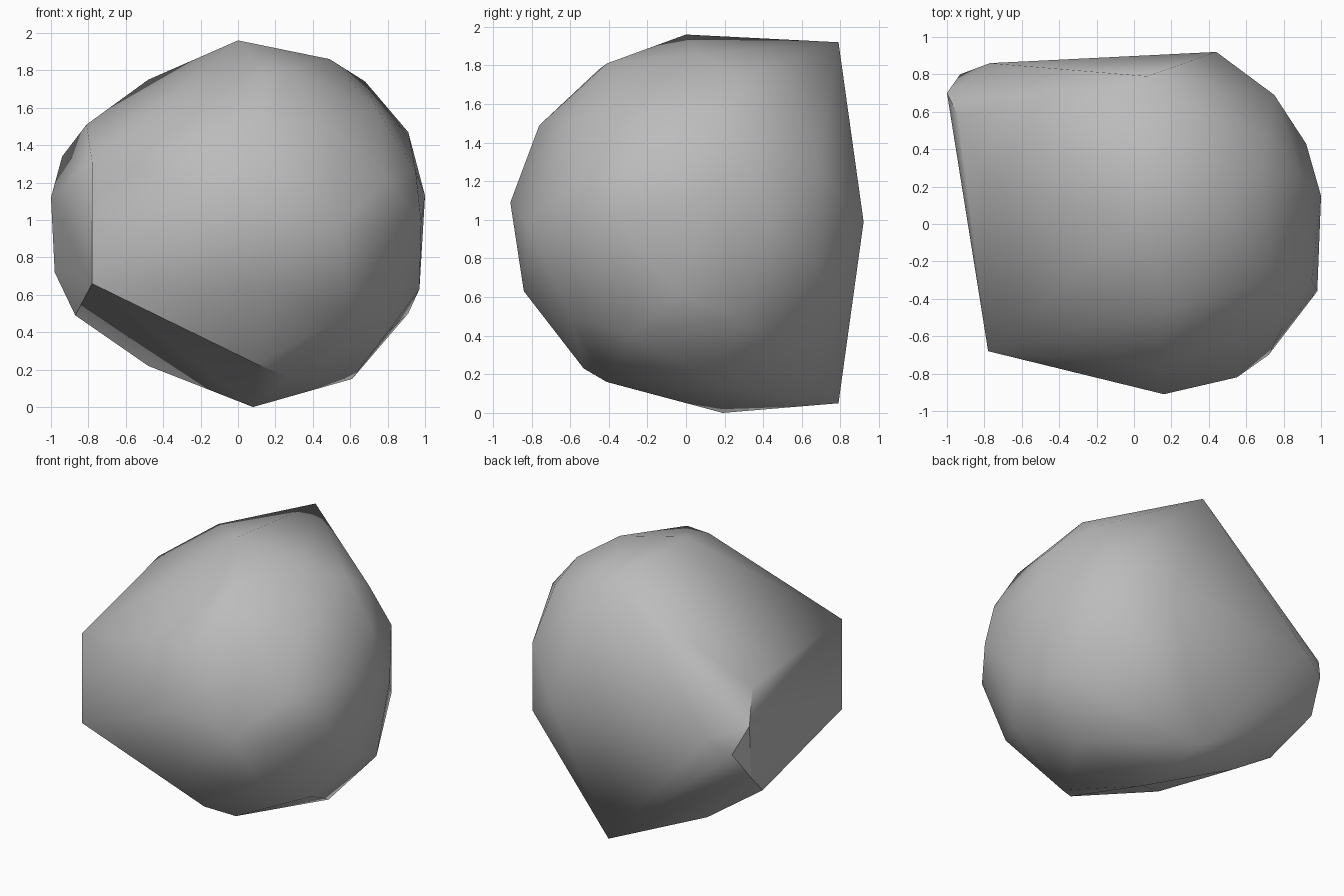
import bpy
import bmesh
import math

# Remove the default object
default = bpy.data.objects.get("Cube")
if default:
    bpy.data.objects.remove(default, do_unlink=True)

# Stone colour
stone = bpy.data.materials.new("stone grey")
stone.use_nodes = True
grey = (0.5, 0.5, 0.5, 1)
stone.diffuse_color = grey
stone.node_tree.nodes["Principled BSDF"].inputs["Base Color"].default_value = grey

# Corner points of the boulder, grouped by region
back_edge = [(.07, .79, 1.92), (.07, .79, .05), (.44, .92, .99)]
front_spur = [(-.78, -.68, 1.31), (-.78, -.68, .66)]
crown = [(0, 0, 1.96), (.49, .06, 1.86), (.68, .28, 1.74),
         (.28, -.41, 1.81), (.13, -.45, 1.78), (-.48, .46, 1.75),
         (.71, .49, 1.61)]
flat_side_rim = [(-.81, .25, 1.51), (-.94, .58, 1.34), (-1, .7, 1.12),
                 (-.93, .8, .93), (-.77, .86, 1.02), (-.98, .65, .72),
                 (-.87, .36, .49)]
round_side = [(.91, .23, 1.47), (.75, .69, 1.26), (.75, .69, .76),
              (.92, .43, 1), (1, .15, 1.13), (.98, -.36, .99),
              (.95, -.3, 1.26), (.97, -.04, .63), (.91, .29, .5)]
front_bulge = [(.16, -.91, 1.09), (.14, -.76, 1.49), (.18, -.84, .63),
               (.47, -.62, 1.51), (.79, -.56, 1.22), (.75, -.3, 1.58),
               (.55, -.82, .97), (.72, -.7, .93), (.6, -.6, .5)]
underside = [(.08, .19, 0), (.61, .17, .15), (.27, -.41, .16),
             (.1, -.53, .23), (.8, -.29, .4), (-.48, .44, .22)]

# Stretch a convex skin over every region
bm = bmesh.new()
for region in (back_edge, front_spur, crown, flat_side_rim,
               round_side, front_bulge, underside):
    for corner in region:
        bm.verts.new(corner)
skin = bmesh.ops.convex_hull(bm, input=bm.verts[:])
loose = {v for v in skin["geom_interior"] if isinstance(v, bmesh.types.BMVert)}
bmesh.ops.delete(bm, geom=list(loose), context="VERTS")

# Merge nearly coplanar triangles into broad facets
bmesh.ops.dissolve_limit(bm, angle_limit=math.radians(2),
                         verts=bm.verts[:], edges=bm.edges[:])
bmesh.ops.recalc_face_normals(bm, faces=bm.faces[:])

mesh = bpy.data.meshes.new("boulder")
bm.to_mesh(mesh)
bm.free()
mesh.materials.append(stone)
boulder = bpy.data.objects.new("boulder", mesh)
bpy.context.collection.objects.link(boulder)

# Soft shading, keeping the strong ridges crisp
bpy.ops.object.select_all(action="DESELECT")
boulder.select_set(True)
bpy.context.view_layer.objects.active = boulder
bpy.ops.object.shade_smooth_by_angle(angle=math.radians(35))
